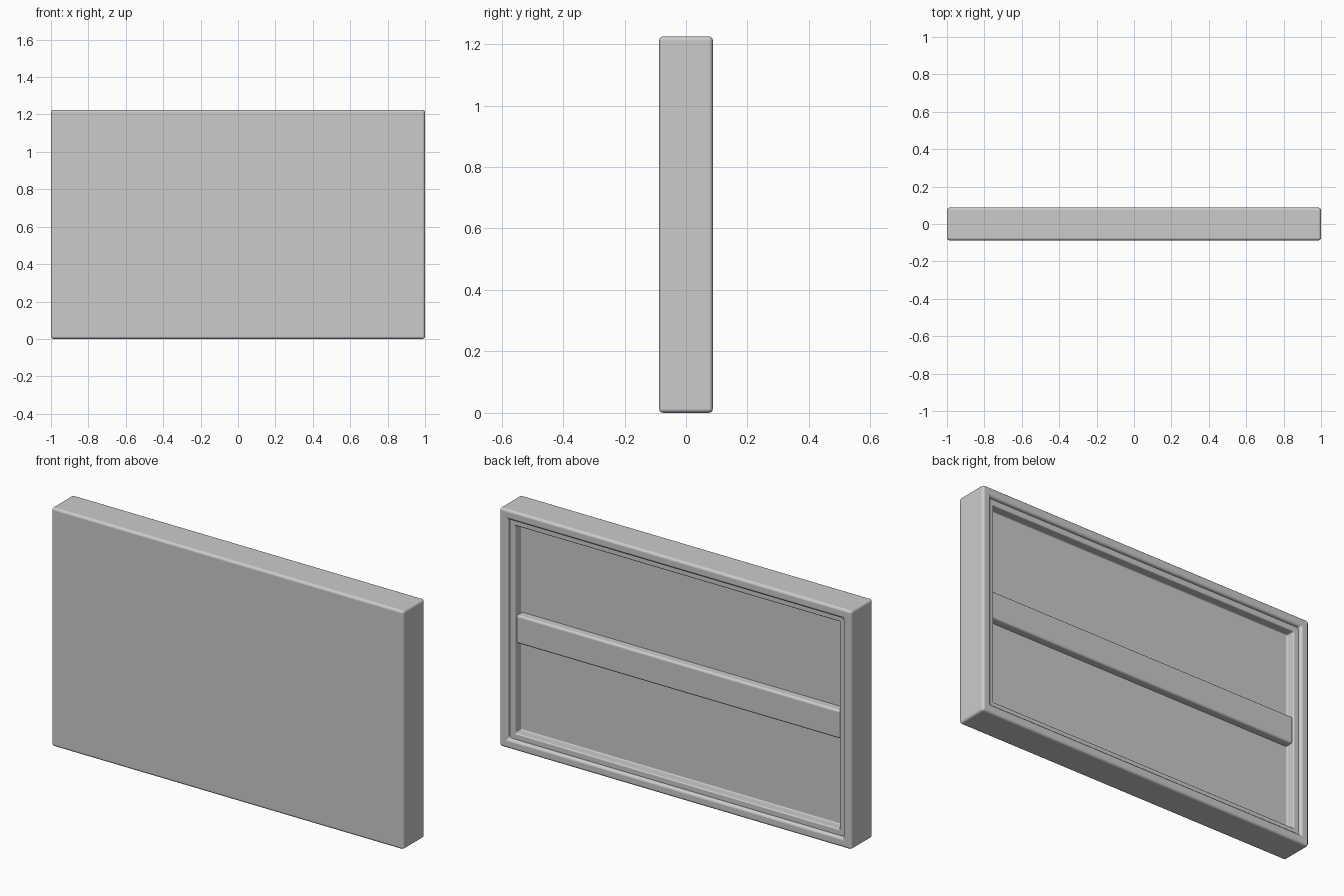
import bpy, bmesh

if "Cube" in bpy.data.objects:
    bpy.data.objects.remove(bpy.data.objects["Cube"], do_unlink=True)

WIDTH, HEIGHT, DEPTH = 2.0, 1.225, 0.175
MID = HEIGHT / 2

grey = bpy.data.materials.new("plain grey")
grey.use_nodes = True
colour = (0.6, 0.6, 0.6, 1)
grey.diffuse_color = colour
grey.node_tree.nodes["Principled BSDF"].inputs["Base Color"].default_value = colour


def panel(name, half_x, half_z, front, back, bevel, rim=0, floor=0):
    """Rounded box; with a rim, its back is hollowed down to y = floor."""
    bm = bmesh.new()
    bmesh.ops.create_cube(bm, size=2)
    for v in bm.verts:
        v.co.x *= half_x
        v.co.y = front if v.co.y < 0 else back
        v.co.z = MID + half_z * v.co.z
    bm.normal_update()
    if rim:
        face = next(f for f in bm.faces if f.normal.y > 0.9)
        bmesh.ops.inset_region(bm, faces=[face], thickness=rim, use_even_offset=True)
        # Straight walls down to the hollow's floor
        pushed = bmesh.ops.extrude_discrete_faces(bm, faces=[face])["faces"][0]
        for v in pushed.verts:
            v.co.y = floor
    bmesh.ops.recalc_face_normals(bm, faces=bm.faces)
    mesh = bpy.data.meshes.new(name)
    bm.to_mesh(mesh)
    bm.free()
    mesh.materials.append(grey)
    for p in mesh.polygons:
        p.use_smooth = True
    obj = bpy.data.objects.new(name, mesh)
    bpy.context.collection.objects.link(obj)
    mod = obj.modifiers.new("rounded edges", "BEVEL")
    mod.width = bevel
    mod.segments = 3
    mod.harden_normals = True
    return obj


# Canvas wrapped round the sides and folded over the back
panel("canvas_wrap", WIDTH / 2, MID, -DEPTH / 2, DEPTH / 2, 0.014, rim=0.05, floor=0.0)
# Stretcher frame set just below the folded rim, with the panel behind it
panel("stretcher_frame", 0.955, MID - 0.045, -0.02, 0.07, 0.006, rim=0.035, floor=0.022)
# Horizontal brace across the middle
panel("cross_brace", 0.922, 0.073, 0.0, 0.064, 0.012)
